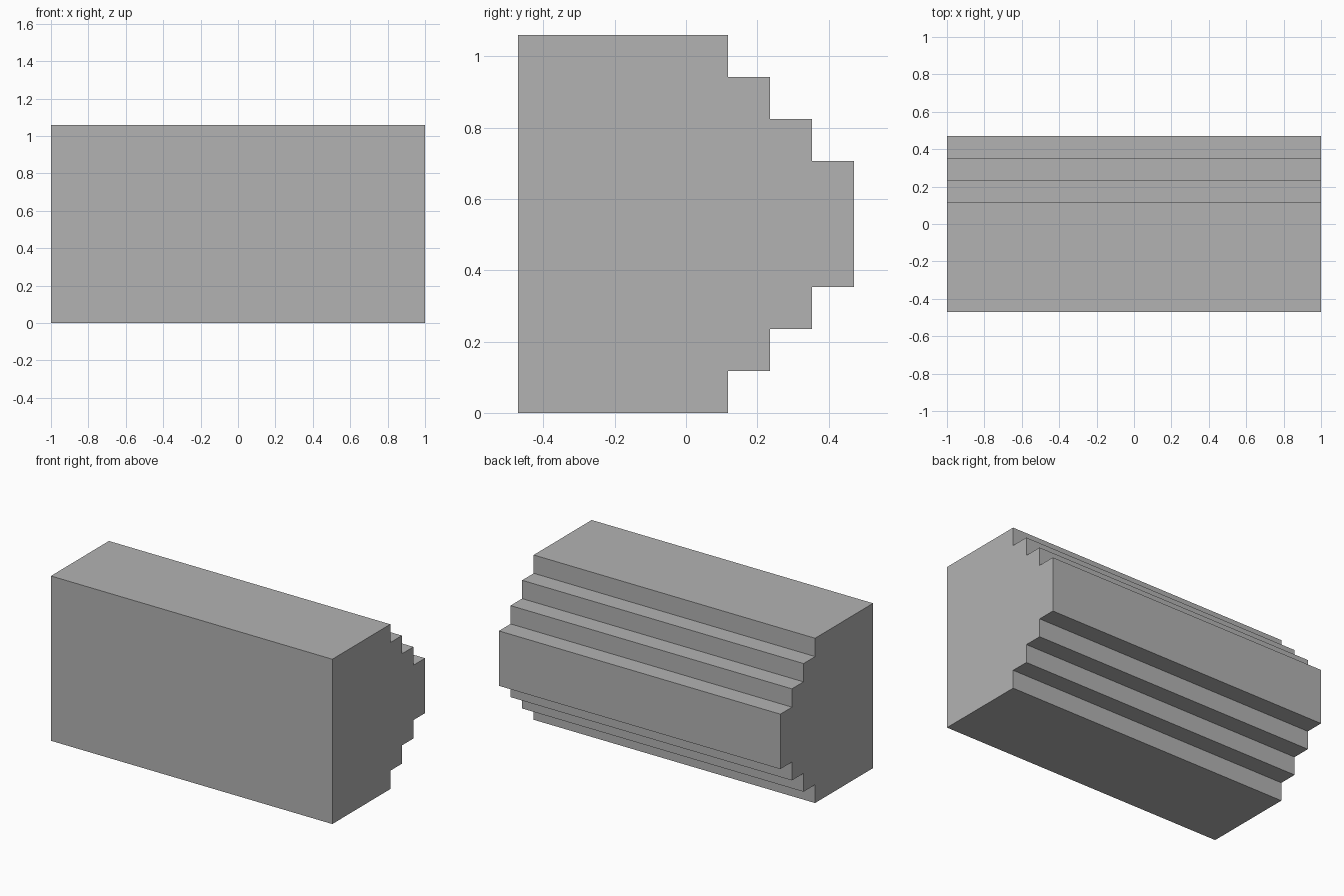
import bpy
import bmesh

cube = bpy.data.objects.get("Cube")
if cube:
    bpy.data.objects.remove(cube, do_unlink=True)

STEP = 2 / 17            # tread size, also the module of the whole block
HALF_WIDTH = 1.0
HEIGHT = 9 * STEP
FRONT = -4 * STEP

grey = bpy.data.materials.new("plain grey")
grey.use_nodes = True
colour = (0.45, 0.45, 0.45, 1)
grey.diffuse_color = colour
grey.node_tree.nodes["Principled BSDF"].inputs["Base Color"].default_value = colour

# Side profile: flat front, stepped back mirrored about mid height
lower = [(FRONT, 0)]
for i in range(4):
    y = (i + 1) * STEP
    lower += [(y, i * STEP), (y, (i + 1) * STEP)]
lower.pop()              # the last riser runs straight up to its mirror
upper = [(y, HEIGHT - z) for y, z in reversed(lower)]

# Extrude the profile across the full width
bm = bmesh.new()
side = bm.faces.new([bm.verts.new((-HALF_WIDTH, y, z)) for y, z in lower + upper])
result = bmesh.ops.extrude_face_region(bm, geom=[side])
moved = [v for v in result["geom"] if isinstance(v, bmesh.types.BMVert)]
bmesh.ops.translate(bm, verts=moved, vec=(2 * HALF_WIDTH, 0, 0))
bmesh.ops.recalc_face_normals(bm, faces=bm.faces)

mesh = bpy.data.meshes.new("stepped_block")
bm.to_mesh(mesh)
bm.free()
mesh.materials.append(grey)
block = bpy.data.objects.new("stepped_block", mesh)
bpy.context.collection.objects.link(block)
